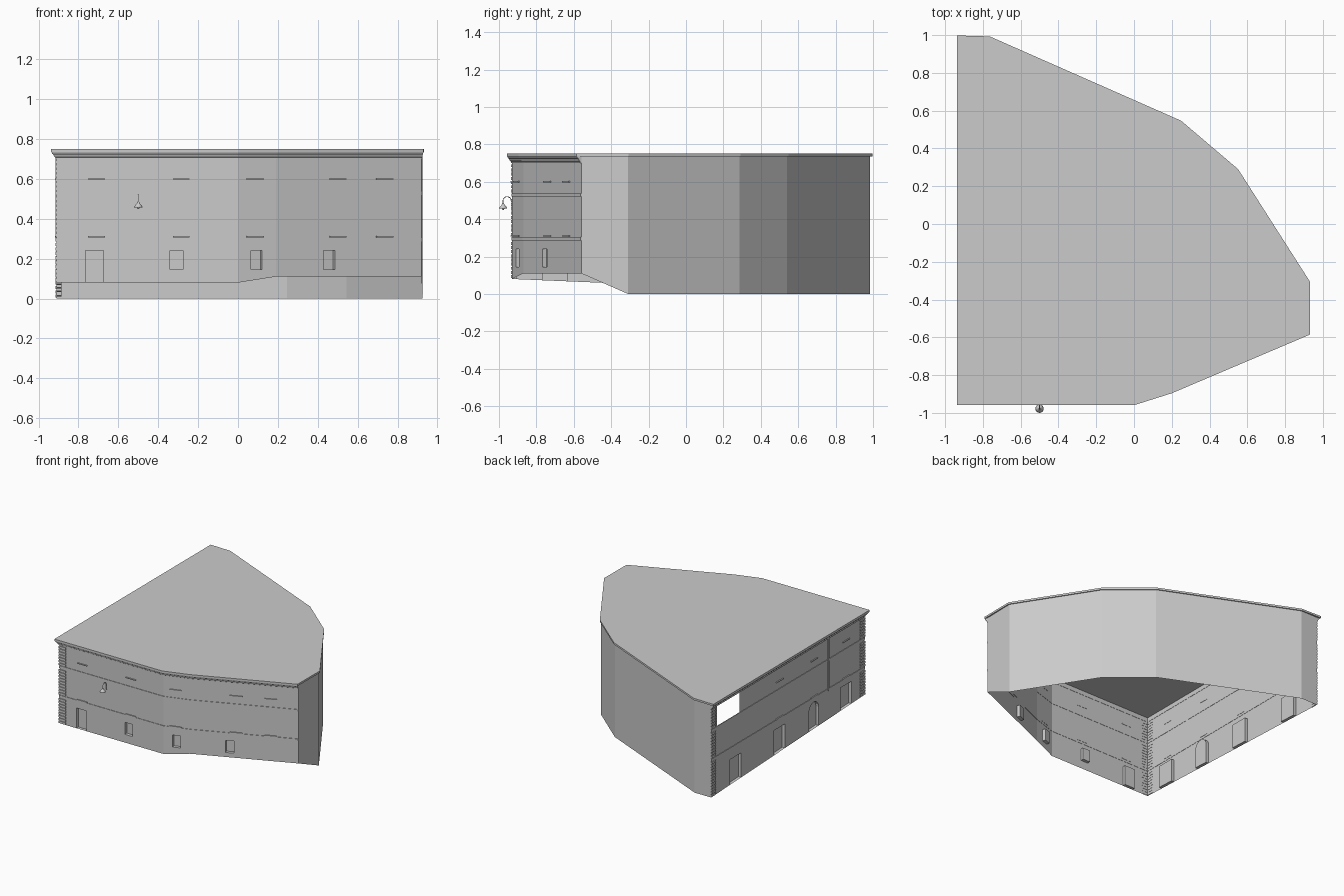
import bpy, bmesh, math
from mathutils import Vector

if "Cube" in bpy.data.objects:
    bpy.data.objects.remove(bpy.data.objects["Cube"])

# Wall corners, walking clockwise seen from above: (x, y, ground height)
FR, F2, F1 = (0.92, -0.56, 0.11), (0.19, -0.87, 0.11), (0, -0.93, 0.08)
FL, BL = (-0.91, -0.93, 0.08), (-0.91, 0.985, 0)
BACK = [(-0.765, 0.985, 0), (0.245, 0.54, 0), (0.545, 0.285, 0), (0.925, -0.31, 0)]
FACADE = [FR, F2, F1, FL, BL]
TOP = 0.735


def finish(name, bm):
    bmesh.ops.remove_doubles(bm, verts=bm.verts, dist=1e-5)
    me = bpy.data.meshes.new(name)
    bm.to_mesh(me)
    bm.free()
    ob = bpy.data.objects.new(name, me)
    bpy.context.collection.objects.link(ob)
    return ob


def add_face(bm, pts):
    bm.faces.new([bm.verts.new(p) for p in pts])


def offset(path, d):
    """Mitred offset of an open path to its outer (left) side."""
    p = [Vector(q[:2]) for q in path]
    n = []
    for a, b in zip(p, p[1:]):
        e = (b - a).normalized()
        n.append(Vector((-e.y, e.x)))
    out = []
    for i, q in enumerate(p):
        a, b = n[max(i - 1, 0)], n[min(i, len(n) - 1)]
        out.append(q + (a + b) * d / (1 + a.dot(b)))
    return out


def sweep(bm, path, profile):
    """Closed (offset, z) profile swept along a path, capped at the ends."""
    rings = [[bm.verts.new((*q, z)) for q in offset(path, o)] for o, z in profile]
    faces = [bm.faces.new([r[0] for r in rings]), bm.faces.new([r[-1] for r in rings])]
    for a, b in zip(rings, rings[1:] + rings[:1]):
        for i in range(len(path) - 1):
            faces.append(bm.faces.new((a[i], a[i + 1], b[i + 1], b[i])))
    bmesh.ops.recalc_face_normals(bm, faces=faces)


def slab(d, z0, z1):
    return [(-0.002, z0), (d, z0), (d, z1), (-0.002, z1)]


def on_wall(p0, p1, axis, c):
    t = (c - p0[axis]) / (p1[axis] - p0[axis])
    return Vector(p0).lerp(Vector(p1), t)


def wall(bm, p0, p1, axis=0, holes=(), gaps=(), depth=0.025):
    """Thin wall with recessed openings (c0, c1, z0, z1, arched) and open gaps."""
    a, b = Vector(p0), Vector(p1)
    e = (b - a).normalized()
    inward = Vector((e.y, -e.x, 0)).normalized() * depth

    def pt(c, z):
        q = on_wall(p0, p1, axis, c)
        return Vector((q.x, q.y, max(z, q.z)))

    sgn = 1 if p1[axis] > p0[axis] else -1
    cuts = list(holes) + list(gaps)
    cs = sorted({p0[axis], p1[axis], *[v for h in cuts for v in h[:2]]}, reverse=sgn < 0)
    zs = sorted({0, TOP, *[v for h in cuts for v in h[2:4]]})
    if not cuts:
        zs = [0, TOP]
    for c0, c1 in zip(cs, cs[1:]):
        for z0, z1 in zip(zs, zs[1:]):
            m, k = (c0 + c1) / 2, (z0 + z1) / 2
            if any(min(h[:2]) < m < max(h[:2]) and h[2] < k < h[3] for h in cuts):
                continue
            pts = [pt(c0, z0), pt(c0, z1), pt(c1, z1), pt(c1, z0)]
            if (pts[1] - pts[0]).length > 1e-4 and (pts[2] - pts[3]).length > 1e-4:
                add_face(bm, pts)
    for h in holes:
        c0, c1 = sorted(h[:2], reverse=sgn < 0)
        z0, z1 = h[2:4]
        if h[4]:
            m, r = (c0 + c1) / 2, (c1 - c0) / 2
            zr = z1 - abs(r)
            arc = [pt(m - r * math.cos(math.pi * i / 10), zr + abs(r) * math.sin(math.pi * i / 10))
                   for i in range(11)]
            for i in range(5):
                add_face(bm, [arc[i], pt(c0, z1), arc[i + 1]])
                add_face(bm, [arc[i + 5], pt(c1, z1), arc[i + 6]])
            loop = [pt(c0, z0)] + arc + [pt(c1, z0)]
        else:
            loop = [pt(c0, z0), pt(c0, z1), pt(c1, z1), pt(c1, z0)]
        add_face(bm, [p + inward for p in loop])
        for p, q in zip(loop, loop[1:] + loop[:1]):
            add_face(bm, [p, q, q + inward, p + inward])


# Outer walls, open underneath
bm = bmesh.new()
wall(bm, FR, F2, 0, [(0.43, 0.487, 0.145, 0.24, False)])
wall(bm, F2, F1, 0, [(0.065, 0.12, 0.145, 0.24, False)])
wall(bm, F1, FL, 0, [(-0.34, -0.275, 0.145, 0.24, False), (-0.765, -0.675, 0, 0.24, False)])
wall(bm, FL, BL, 1, [(-0.77, -0.63, 0, 0.25, False), (-0.36, -0.24, 0, 0.265, True),
                     (0.06, 0.2, 0, 0.23, False), (0.61, 0.75, 0, 0.21, False)],
     gaps=[(0.63, 0.91, 0.54, 0.70)])
rear = [BL] + BACK + [FR]
for p, q in zip(rear, rear[1:]):
    wall(bm, p, q, 0)
finish("walls", bm)

# Roof slab
bm = bmesh.new()
outline = offset(FACADE, 0.028) + offset(rear, 0.008)[1:-1]
outline[4].y = 0.998
outline[5:5] = []
rim = [bm.verts.new((*p, TOP)) for p in outline]
base = bm.faces.new(rim)
up = bmesh.ops.extrude_face_region(bm, geom=[base], use_keep_orig=True)
bmesh.ops.translate(bm, vec=(0, 0, 0.015), verts=[v for v in up["geom"] if isinstance(v, bmesh.types.BMVert)])
bmesh.ops.recalc_face_normals(bm, faces=bm.faces)
finish("roof", bm)

# Stepped cornice along the front and left facades
bm = bmesh.new()
sweep(bm, FACADE, [(-0.002, 0.70), (0.006, 0.70), (0.006, 0.708), (0.012, 0.712),
                   (0.016, 0.722), (0.022, 0.726), (0.025, TOP), (-0.002, TOP)])
finish("cornice", bm)

# Floor bands
bm = bmesh.new()
for z in (0.287, 0.52):
    sweep(bm, FACADE, slab(0.004, z, z + 0.018))
finish("floor_bands", bm)

# Narrow pilaster on the left facade
bm = bmesh.new()
sweep(bm, [(-0.91, -0.485), (-0.91, -0.472)], slab(0.006, 0.29, 0.70))
finish("pilaster", bm)

# Window sills
bm = bmesh.new()
sills = [(F1, FL, 0, -0.71), (F1, FL, 0, -0.285), (F2, F1, 0, 0.085), (FR, F2, 0, 0.5),
         (FR, F2, 0, 0.735), (FL, BL, 1, -0.70), (FL, BL, 1, -0.30), (FL, BL, 1, 0.13)]
for p, q, ax, c in sills:
    s = 0.042 if q[ax] > p[ax] else -0.042
    ends = [on_wall(p, q, ax, c - s), on_wall(p, q, ax, c + s)]
    for z in (0.307, 0.597):
        sweep(bm, ends, slab(0.008, z, z + 0.006))
finish("sills", bm)

# Corner quoins, stacked per storey
bm = bmesh.new()
corners = [([(-0.855, -0.93), (-0.91, -0.93), (-0.91, -0.875)], 0.085),
           ([(-0.91, 0.93), (-0.91, 0.985)], 0.005)]
for path, ground in corners:
    for z0, z1 in ((ground, 0.285), (0.31, 0.515), (0.543, 0.70)):
        n = round((z1 - z0) / 0.022)
        h = (z1 - z0) / n
        for i in range(n):
            sweep(bm, path, slab(0.006, z0 + i * h, z0 + i * h + h * 0.7))
finish("quoins", bm)

# Gooseneck wall lamp: arm, bell shade, bulb
cu = bpy.data.curves.new("lamp_arm", "CURVE")
cu.dimensions = "3D"
cu.bevel_depth, cu.bevel_resolution, cu.use_fill_caps = 0.002, 2, True
sp = cu.splines.new("POLY")
arm = [(-0.928, 0.46), (-0.934, 0.46), (-0.935, 0.50)]
arm += [(-0.9565 + 0.0215 * math.cos(a), 0.50 + 0.02 * math.sin(a))
        for a in [math.pi * i / 8 for i in range(1, 9)]] + [(-0.978, 0.478)]
sp.points.add(len(arm) - 1)
for p, (y, z) in zip(sp.points, arm):
    p.co = (-0.5, y, z, 1)
bpy.context.collection.objects.link(bpy.data.objects.new("lamp_arm", cu))

bm = bmesh.new()
prof = [(0.003, 0.488), (0.006, 0.482), (0.009, 0.475), (0.016, 0.468), (0.022, 0.458), (0.02, 0.456), (0.002, 0.476)]
prev = None
for r, z in prof:
    ring = [bm.verts.new((-0.5 + r * math.cos(k * math.tau / 16), -0.978 + r * math.sin(k * math.tau / 16), z))
            for k in range(16)]
    if prev:
        for k in range(16):
            bm.faces.new((prev[k], ring[k], ring[(k + 1) % 16], prev[(k + 1) % 16]))
    prev = ring
for f in bm.faces:
    f.smooth = True
finish("lamp_shade", bm)

bpy.ops.mesh.primitive_uv_sphere_add(segments=12, ring_count=8, radius=0.007, location=(-0.5, -0.978, 0.456))
bpy.context.object.name = "lamp_bulb"
bpy.ops.object.shade_smooth()
